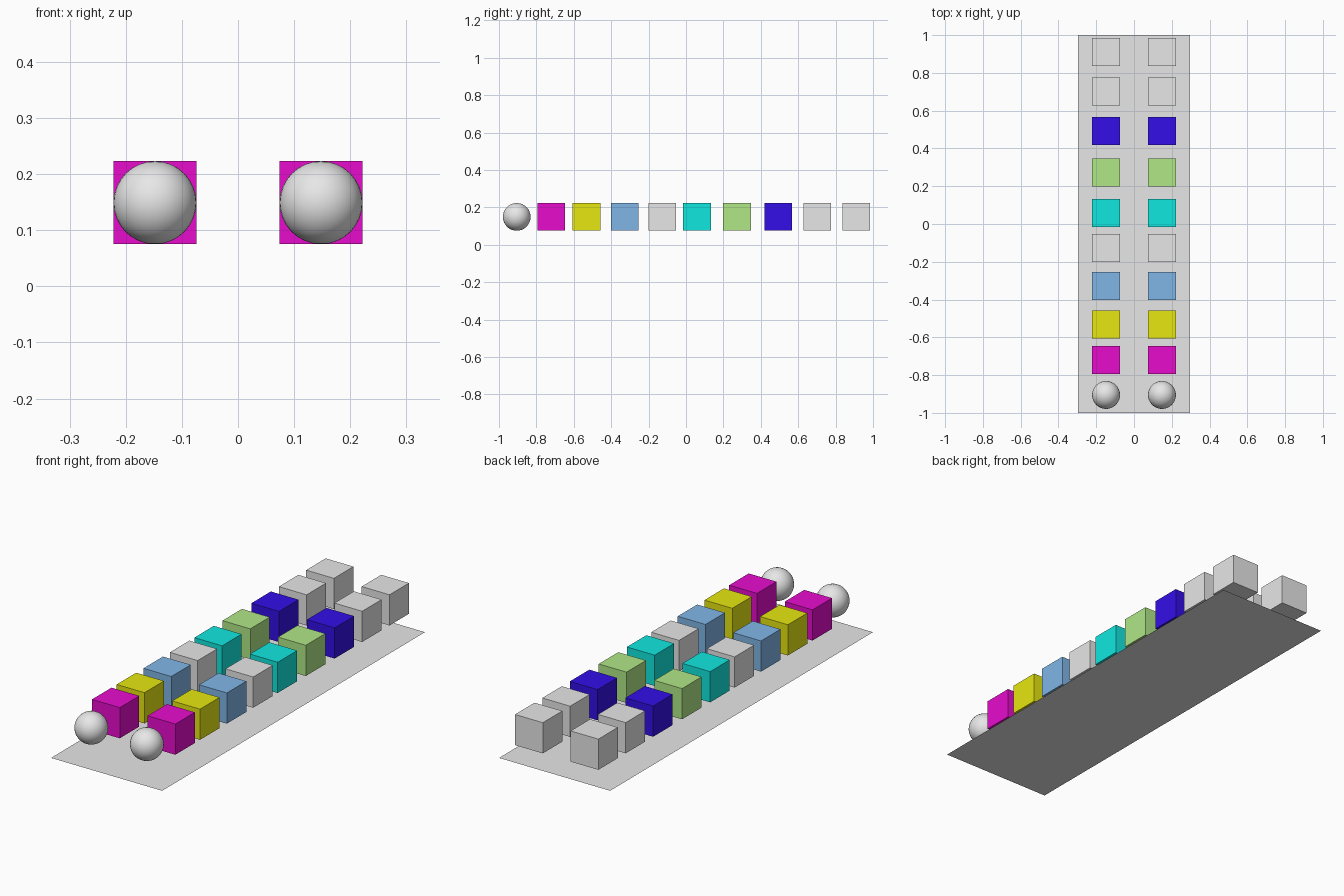
import bpy

if "Cube" in bpy.data.objects:
    bpy.data.objects.remove(bpy.data.objects["Cube"])


def material(name, color):
    m = bpy.data.materials.new(name)
    m.diffuse_color = (*color, 1.0)
    m.use_nodes = True
    m.node_tree.nodes["Principled BSDF"].inputs["Base Color"].default_value = m.diffuse_color
    return m


grey = material("grey", (0.8, 0.8, 0.8))
magenta = material("magenta", (0.83, 0.004, 0.63))
yellow = material("yellow", (0.82, 0.82, 0.006))
steel_blue = material("steel_blue", (0.23, 0.50, 0.85))
cyan = material("cyan", (0.006, 0.86, 0.80))
green = material("soft_green", (0.47, 0.86, 0.26))
blue = material("deep_blue", (0.035, 0.005, 0.83))

SIZE, X, Z = 0.148, 0.148, 0.149


def finish(name, mat):
    ob = bpy.context.object
    ob.name = name
    ob.data.materials.append(mat)
    return ob


# Flat base sheet
bpy.ops.mesh.primitive_plane_add(size=1)
base = finish("base_sheet", grey)
base.scale = (0.592, 2.0, 1.0)

# Rows of floating cubes, front to back
rows = [(-0.72, magenta), (-0.532, yellow), (-0.328, steel_blue),
        (-0.127, grey), (0.059, cyan), (0.273, green),
        (0.493, blue), (0.702, grey), (0.91, grey)]

for side, x in (("left", -X), ("right", X)):
    # Ball at the front of each column
    bpy.ops.mesh.primitive_uv_sphere_add(segments=32, ring_count=16,
                                         radius=SIZE / 2, location=(x, -0.905, Z))
    finish(f"ball_{side}", grey)
    bpy.ops.object.shade_smooth()
    for i, (y, mat) in enumerate(rows, 1):
        bpy.ops.mesh.primitive_cube_add(size=SIZE, location=(x, y, Z))
        finish(f"cube_{side}_{i}", mat)
